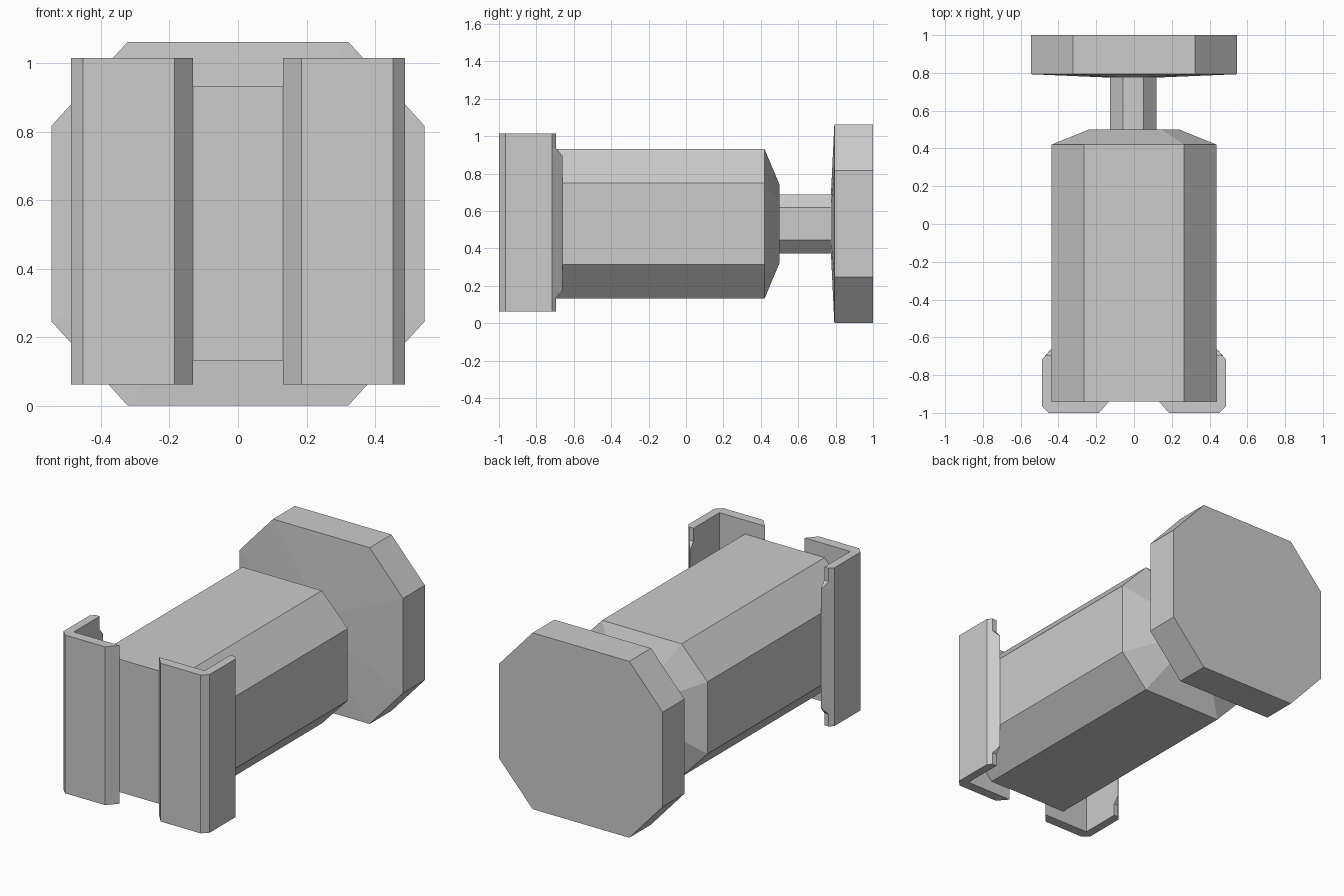
import bpy
import bmesh

if "Cube" in bpy.data.objects:
    bpy.data.objects.remove(bpy.data.objects["Cube"], do_unlink=True)

grey = bpy.data.materials.new("plain_grey")
grey.use_nodes = True
grey.diffuse_color = (0.6, 0.6, 0.6, 1)
grey.node_tree.nodes["Principled BSDF"].inputs["Base Color"].default_value = (0.6, 0.6, 0.6, 1)

MID_Z = 0.531


def loft(name, rings):
    """Skin a list of equal-length point rings and cap both ends."""
    bm = bmesh.new()
    rows = [[bm.verts.new(p) for p in ring] for ring in rings]
    for a, b in zip(rows, rows[1:]):
        for i in range(len(a)):
            j = (i + 1) % len(a)
            bm.faces.new((a[i], a[j], b[j], b[i]))
    bm.faces.new(rows[0])
    bm.faces.new(rows[-1])
    bmesh.ops.recalc_face_normals(bm, faces=bm.faces)
    mesh = bpy.data.meshes.new(name)
    bm.to_mesh(mesh)
    bm.free()
    mesh.materials.append(grey)
    obj = bpy.data.objects.new(name, mesh)
    bpy.context.collection.objects.link(obj)
    return obj


def octagon(y, half_x, half_z, flat_x, flat_z, cx=0.0):
    """Chamfered rectangle facing along y."""
    quarter = [(half_x, flat_z), (flat_x, half_z)]
    pts = quarter + [(-x, z) for x, z in reversed(quarter)]
    pts += [(-x, -z) for x, z in pts]
    return [(cx + x, y, MID_Z + z) for x, z in pts]


# Main barrel with tapered back end
body = (0.437, 0.4, 0.265, 0.217)
taper = (0.24, 0.21, 0.145, 0.117)
loft("body", [octagon(-0.94, *body), octagon(0.42, *body), octagon(0.5, *taper)])

# Thin neck
neck = (0.122, 0.158, 0.055, 0.087, -0.004)
loft("neck", [octagon(0.49, *neck), octagon(0.78, *neck)])

# End plate with a slightly conical inner side
plate = (0.545, 0.531, 0.322, 0.285)
loft("end_plate", [octagon(0.775, *neck), octagon(0.793, *plate), octagon(1.0, *plate)])


def bracket_section(side, z, tip_x, tip_y):
    pts = [(0.132, -0.94), (0.185, -1.0), (0.452, -1.0), (0.487, -0.965),
           (0.487, -0.717), (tip_x, tip_y), (0.436, tip_y), (0.436, -0.94)]
    return [(side * x, y, z) for x, y in pts]


# Front corner brackets, whose lips are notched at top and bottom
short_tip, long_tip = (0.465, -0.694), (0.438, -0.661)
for name, side in (("left_bracket", 1), ("right_bracket", -1)):
    levels = [(0.061, short_tip), (0.135, short_tip), (0.175, long_tip),
              (0.895, long_tip), (0.935, short_tip), (1.014, short_tip)]
    loft(name, [bracket_section(side, z, *tip) for z, tip in levels])
